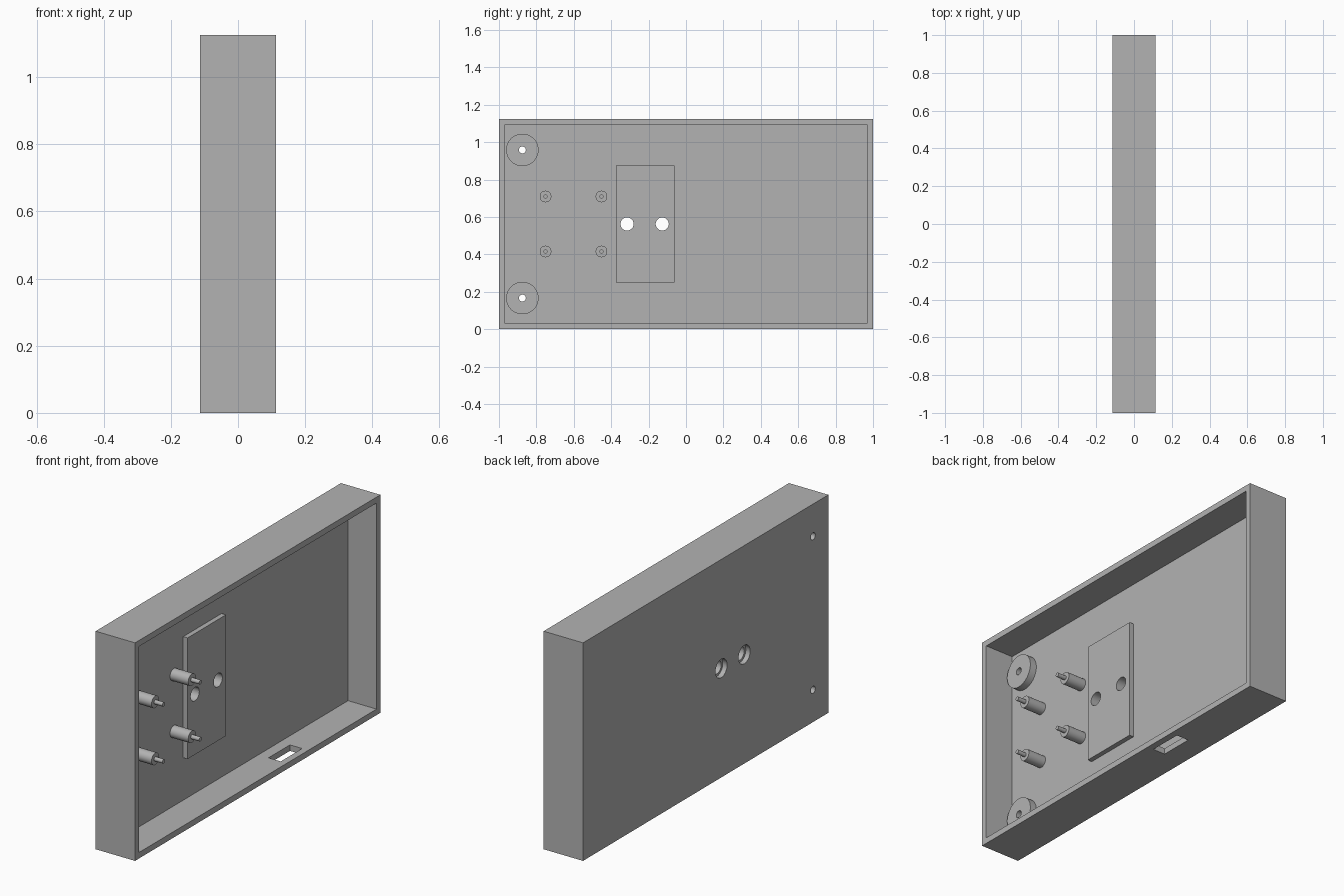
import bpy
import math

old = bpy.data.objects.get("Cube")
if old:
    bpy.data.objects.remove(old, do_unlink=True)

grey = bpy.data.materials.new("plain grey")
grey.use_nodes = True
GREY = (0.45, 0.45, 0.45, 1)
grey.diffuse_color = GREY
grey.node_tree.nodes["Principled BSDF"].inputs["Base Color"].default_value = GREY

# Main dimensions: the tray lies on its side, open towards +x
HALF_X, HALF_Y, HEIGHT = 0.1125, 1.0, 1.125
WALL = 0.031
FLOOR = -0.05          # inner face of the back panel
BACK = -HALF_X
MID_Z = HEIGHT / 2


def box(name, x, y, z):
    """Box from (min, max) pairs."""
    bpy.ops.mesh.primitive_cube_add(size=1, location=[sum(p) / 2 for p in (x, y, z)])
    ob = bpy.context.object
    ob.name = name
    ob.scale = [p[1] - p[0] for p in (x, y, z)]
    bpy.ops.object.transform_apply(location=True, rotation=False, scale=True)
    ob.data.materials.append(grey)
    return ob


def rod(name, x, y, z, radius, sides=48):
    """Cylinder running along x."""
    bpy.ops.mesh.primitive_cylinder_add(
        vertices=sides, radius=radius, depth=x[1] - x[0],
        location=(sum(x) / 2, y, z), rotation=(0, math.pi / 2, 0))
    ob = bpy.context.object
    ob.name = name
    bpy.ops.object.transform_apply(location=True, rotation=True, scale=True)
    ob.data.materials.append(grey)
    return ob


def cut(ob, cutter):
    """Subtract the cutter, then discard it."""
    mod = ob.modifiers.new("cut", "BOOLEAN")
    mod.operation = "DIFFERENCE"
    mod.solver = "EXACT"
    mod.object = cutter
    bpy.context.view_layer.objects.active = ob
    bpy.ops.object.modifier_apply(modifier=mod.name)
    bpy.data.objects.remove(cutter, do_unlink=True)


def drill(ob, y, z, radius, x=(-0.2, 0.2)):
    cut(ob, rod("drill", x, y, z, radius))


# Tray shell
case = box("case", (BACK, HALF_X), (-HALF_Y, HALF_Y), (0, HEIGHT))
cut(case, box("cavity", (FLOOR, 0.3), (-HALF_Y + WALL, HALF_Y - WALL),
              (WALL, HEIGHT - WALL)))
parts = [case]

# Cable slot in the bottom wall
cut(case, box("slot", (0.0075, 0.0775), (0.2375, 0.4125), (-0.1, 0.1)))

# Raised plate with two holes, counterbored from the back
plate = box("sensor_plate", (FLOOR, FLOOR + 0.025), (-0.375, -0.0625), (0.25, 0.875))
parts.append(plate)
for y in (-0.315, -0.127):
    for ob in (case, plate):
        drill(ob, y, MID_Z, 0.035)
    drill(case, y, MID_Z, 0.0475, (-0.2, BACK + 0.025))

for side, level in ((-1, "lower"), (1, "upper")):
    # Round screw boss
    z = MID_Z + side * 0.396
    boss = rod(level + "_screw_boss", (FLOOR, FLOOR + 0.0375), -0.875, z, 0.0865, 64)
    for ob in (case, boss):
        drill(ob, -0.875, z, 0.0185)
    parts.append(boss)
    # Board standoffs with locating pins
    z = MID_Z + side * 0.147
    for y, end in ((-0.751, "front"), (-0.452, "rear")):
        name = f"{level}_{end}_"
        parts.append(rod(name + "standoff", (FLOOR, 0.054), y, z, 0.031, 32))
        parts.append(rod(name + "pin", (0.054, 0.102), y, z, 0.011, 24))

# Smooth round walls, crisp edges
bpy.ops.object.select_all(action="DESELECT")
for ob in parts:
    ob.select_set(True)
bpy.context.view_layer.objects.active = case
bpy.ops.object.shade_smooth_by_angle(angle=math.radians(30))
